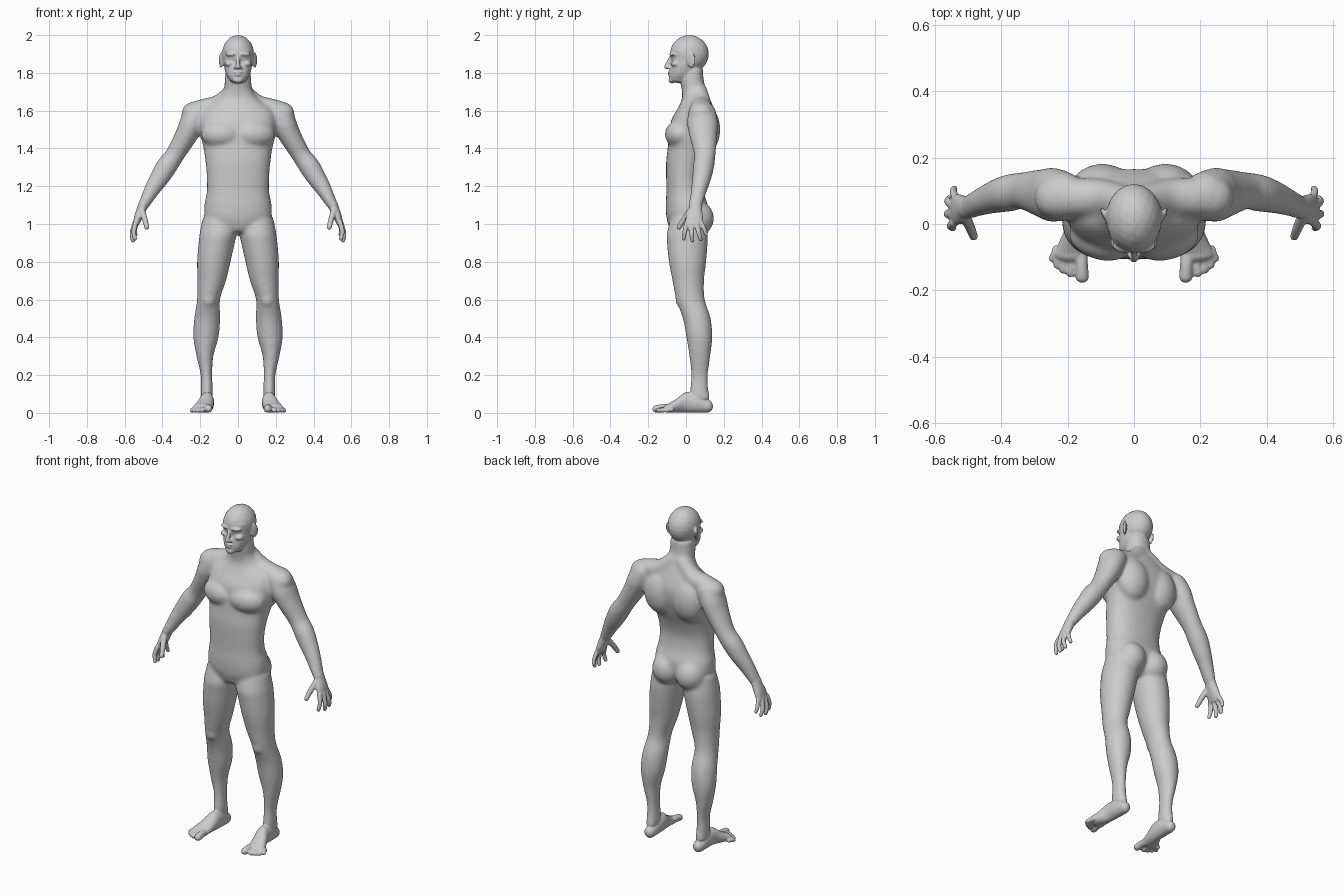
import bpy, bmesh
from math import sin, cos, pi, radians, copysign
from mathutils import Vector, Matrix

X, Y, Z = Vector((1, 0, 0)), Vector((0, 1, 0)), Vector((0, 0, 1))


def spline(pts, k=5):
    """Catmull-Rom through tuples of any length."""
    out = []
    for i in range(len(pts) - 1):
        a, b = pts[max(i - 1, 0)], pts[i]
        c, d = pts[i + 1], pts[min(i + 2, len(pts) - 1)]
        for j in range(k):
            t = j / k
            out.append([0.5 * (2*q + (r - p)*t + (2*p - 5*q + 4*r - s)*t*t + (3*q - p - 3*r + s)*t**3)
                        for p, q, r, s in zip(a, b, c, d)])
    return out + [list(pts[-1])]


def loft(bm, pts, ref=Y, axis=None, cap=1.0, power=2.0, mirror=True, n=28):
    """Skin ellipses (x, y, z, ru, rv) along a path, with rounded ends."""
    rows = spline(pts)
    cen = [Vector(r[:3]) for r in rows]
    rings = []
    for i, r in enumerate(rows):
        t = axis or (cen[min(i + 1, len(rows) - 1)] - cen[max(i - 1, 0)]).normalized()
        rings.append((cen[i], t, r[3], r[4]))

    def dome(ring, sign):
        c, t, ru, rv = ring
        h = min(ru, rv) * cap * sign
        return [(c + t * h * sin(a), t, ru * cos(a), rv * cos(a)) for a in (0.4, 0.8, 1.15, 1.45)]
    rings = dome(rings[0], -1)[::-1] + rings + dome(rings[-1], 1)
    for side in ((1, -1) if mirror else (1,)):
        loops = []
        for c, t, ru, rv in rings:
            v = (ref - t * t.dot(ref)).normalized()
            u = v.cross(t)
            loop = []
            for j in range(n):
                ca, sa = cos(2*pi*j/n), sin(2*pi*j/n)
                p = c + u * ru * copysign(abs(ca)**(2/power), ca) + v * rv * copysign(abs(sa)**(2/power), sa)
                loop.append(bm.verts.new((p.x * side, p.y, p.z)))
            loops.append(loop)
        for a, b in zip(loops, loops[1:]):
            for j in range(n):
                bm.faces.new((a[j], a[(j+1) % n], b[(j+1) % n], b[j]))
        bm.faces.new(loops[0])
        bm.faces.new(loops[-1])


def blob(bm, c, r, turn=0, mirror=True):
    """Ellipsoid, turned about z."""
    m = Matrix.Translation(c) @ Matrix.Rotation(radians(turn), 4, 'Z') @ Matrix.Diagonal((*r, 1))
    for side in ((1, -1) if mirror else (1,)):
        bmesh.ops.create_icosphere(bm, subdivisions=3, radius=1, matrix=Matrix.Diagonal((side, 1, 1, 1)) @ m)


def fuse(bm, name, voxel, rounds):
    """Melt all overlapping parts into one smooth skin."""
    bmesh.ops.recalc_face_normals(bm, faces=bm.faces[:])
    me = bpy.data.meshes.new(name)
    bm.to_mesh(me)
    bm.free()
    ob = bpy.data.objects.new(name, me)
    bpy.context.collection.objects.link(ob)
    bpy.context.view_layer.objects.active = ob
    ob.select_set(True)
    rm = ob.modifiers.new("skin", 'REMESH')
    rm.mode, rm.voxel_size, rm.use_smooth_shade = 'VOXEL', voxel, True
    sm = ob.modifiers.new("soften", 'SMOOTH')
    sm.factor, sm.iterations = 0.5, rounds
    for m in ("skin", "soften"):
        bpy.ops.object.modifier_apply(modifier=m)
    return ob


def slab(z, rx, front, back):
    return (0, (front + back) / 2, z, rx, (back - front) / 2)


core = bmesh.new()
# Torso and neck
loft(core, [slab(.97, .10, -.085, .08), slab(1.03, .172, -.103, .11), slab(1.10, .178, -.107, .115),
            slab(1.17, .165, -.104, .092), slab(1.25, .165, -.105, .085), slab(1.33, .172, -.105, .105),
            slab(1.40, .182, -.097, .135), slab(1.48, .20, -.09, .16), slab(1.55, .20, -.078, .165),
            slab(1.61, .18, -.045, .148), slab(1.66, .11, -.022, .128), slab(1.71, .076, -.022, .108),
            slab(1.76, .070, -.032, .094), slab(1.82, .066, -.03, .09)],
     axis=Z, cap=.25, power=2.3, mirror=False, n=40)
# Trapezius, chest, upper back, buttocks, kneecaps
loft(core, [(.03, .07, 1.70, .045, .045), (.10, .08, 1.635, .05, .055),
            (.18, .08, 1.61, .053, .06), (.24, .08, 1.585, .06, .065)])
blob(core, (.095, -.045, 1.475), (.103, .065, .07), 12)
blob(core, (.095, .10, 1.50), (.10, .082, .13))
blob(core, (.078, .055, 1.03), (.088, .094, .095))
blob(core, (.155, -.028, .60), (.036, .029, .042))
# Arms
loft(core, [(.215, .085, 1.585, .068, .075), (.245, .088, 1.53, .066, .082), (.272, .092, 1.473, .06, .075),
            (.333, .10, 1.368, .051, .057), (.378, .093, 1.305, .056, .056), (.418, .082, 1.24, .051, .05),
            (.452, .07, 1.187, .043, .043), (.50, .05, 1.10, .029, .036)])
# Legs
loft(core, [(.10, .01, 1.03, .088, .09), (.105, .006, .95, .098, .108), (.113, .007, .90, .096, .108),
            (.128, .008, .80, .089, .099), (.139, .012, .70, .076, .084), (.156, .024, .60, .061, .076),
            (.163, .057, .50, .069, .074), (.17, .071, .40, .067, .069), (.175, .073, .30, .045, .056),
            (.167, .072, .20, .031, .045), (.165, .07, .12, .032, .05), (.165, .078, .06, .032, .055)],
     axis=Z, cap=.5)
base = fuse(core, "body_base", .01, 8)

bm = bmesh.new()
bm.from_mesh(base.data)
bpy.data.objects.remove(base)

# Skull and face
blob(bm, (0, .018, 1.90), (.085, .103, .10), mirror=False)
loft(bm, [slab(1.765, .046, -.086, .02), slab(1.79, .062, -.088, .05), slab(1.83, .073, -.083, .07),
          slab(1.87, .078, -.074, .08), slab(1.92, .079, -.08, .08)],
     axis=Z, cap=.4, power=2.2, mirror=False)
# Nose, lips, chin
loft(bm, [(0, -.076, 1.885, .009, .012), (0, -.095, 1.85, .010, .013), (0, -.103, 1.832, .013, .013)],
     mirror=False)
blob(bm, (.013, -.091, 1.828), (.009, .012, .008))
blob(bm, (0, -.084, 1.804), (.024, .014, .006), mirror=False)
blob(bm, (0, -.083, 1.789), (.020, .014, .007), mirror=False)
blob(bm, (0, -.074, 1.762), (.026, .019, .018), mirror=False)
# Brows, eyes, cheekbones, ears
blob(bm, (.034, -.071, 1.898), (.034, .016, .010), 15)
blob(bm, (.033, -.059, 1.876), (.015, .014, .010))
blob(bm, (.046, -.054, 1.848), (.025, .026, .017), 25)
blob(bm, (.089, .028, 1.867), (.008, .024, .042), -25)

# Palms
loft(bm, [(.50, .05, 1.105, .027, .034), (.512, .05, 1.075, .025, .036),
          (.528, .045, 1.035, .022, .046), (.541, .042, 1.0, .016, .046)], cap=.6)
# Fingers and thumb: root, middle, tip
for a, b, c, r in [((.541, .004, 1.005), (.552, -.006, .96), (.545, -.012, .922), .0125),
                   ((.545, .030, 1.005), (.561, .030, .95), (.556, .034, .912), .013),
                   ((.545, .056, 1.005), (.560, .068, .955), (.555, .078, .918), .0125),
                   ((.538, .080, 1.01), (.545, .098, .97), (.541, .107, .943), .0115),
                   ((.508, .022, 1.07), (.492, -.014, 1.02), (.483, -.038, .982), .015)]:
    loft(bm, [(*a, r * 1.1, r * 1.1), (*b, r, r), (*c, r * .85, r * .85)], n=16)

# Feet
loft(bm, [(.162, .112, .035, .031, .034), (.163, .06, .05, .036, .049), (.165, .0, .056, .038, .054),
          (.178, -.05, .038, .046, .037), (.189, -.09, .026, .052, .025)], ref=Z, axis=-Y)
# Toes: root x, root y, tip x, tip y, radius
for x0, y0, x1, y1, r in [(.160, -.085, .156, -.158, .021), (.190, -.095, .192, -.148, .0135),
                          (.209, -.09, .213, -.138, .013), (.224, -.085, .231, -.124, .0125),
                          (.234, -.075, .245, -.104, .012)]:
    loft(bm, [(x0, y0, r + .004, r, r), ((x0 + x1) / 2, (y0 + y1) / 2, r + .005, r * .92, r),
              (x1, y1, r, r, r * .95)], ref=Z, n=16)

fuse(bm, "human_body", .0052, 3)
